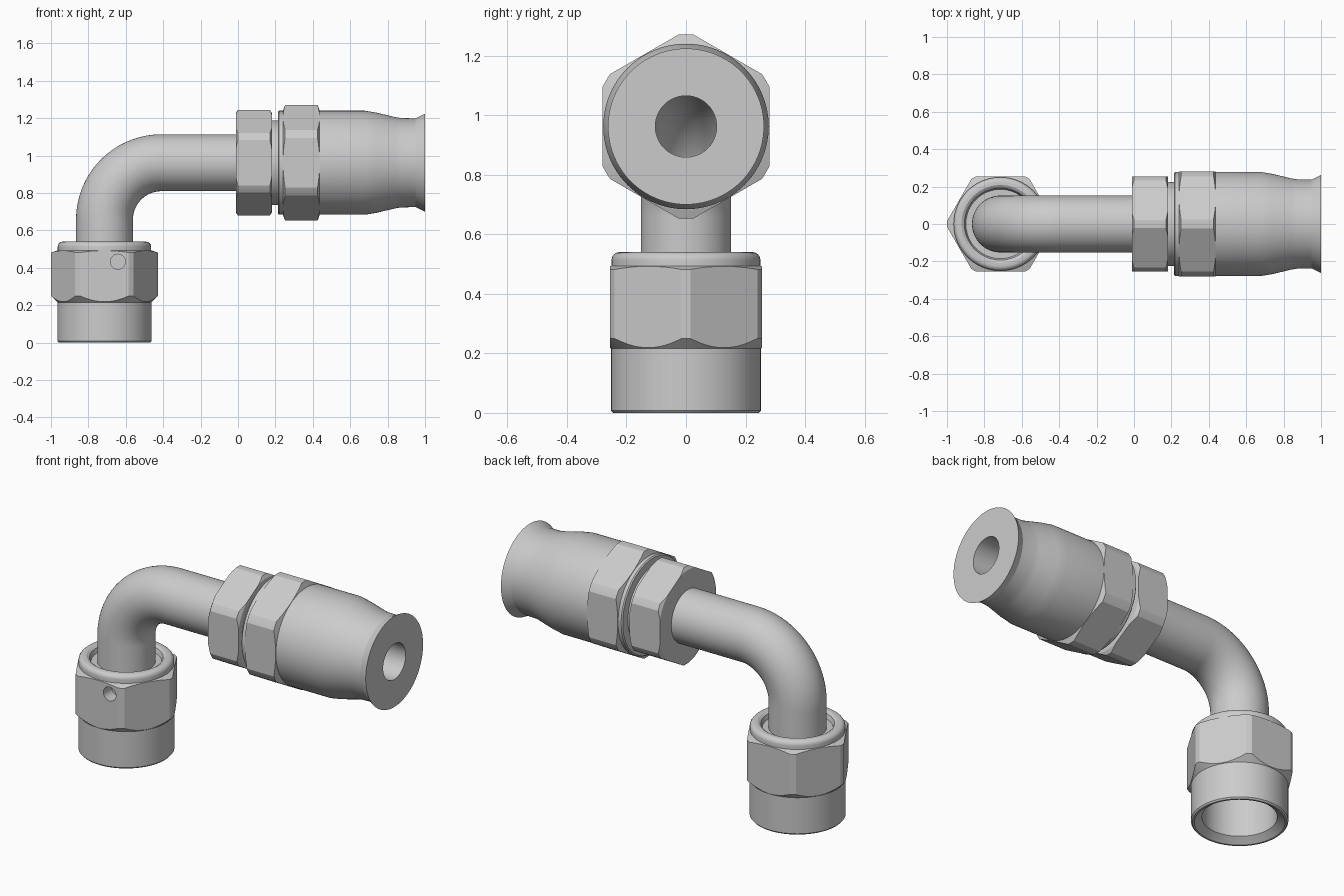
import bpy, bmesh
from math import sin, cos, pi, radians
from mathutils import Matrix, Vector

if "Cube" in bpy.data.objects:
    bpy.data.objects.remove(bpy.data.objects["Cube"])

SEG = 96
VERT = Matrix.Translation((-0.714, 0, 0))                                  # nut axis, upright
HORIZ = Matrix.Translation((0, 0, 0.962)) @ Matrix.Rotation(pi / 2, 4, 'Y')  # hose axis, along +x


def finish(bm, name):
    bmesh.ops.recalc_face_normals(bm, faces=bm.faces)
    me = bpy.data.meshes.new(name)
    bm.to_mesh(me)
    bm.free()
    ob = bpy.data.objects.new(name, me)
    bpy.context.collection.objects.link(ob)
    return ob


def smooth(ob):
    bpy.ops.object.select_all(action='DESELECT')
    ob.select_set(True)
    bpy.context.view_layer.objects.active = ob
    bpy.ops.object.shade_smooth_by_angle(angle=radians(20))


def loft(name, rings):
    """Closed skin through rings, last ring joined back to the first."""
    bm = bmesh.new()
    vs = [[bm.verts.new(p) for p in ring] for ring in rings]
    for a, b in zip(vs, vs[1:] + vs[:1]):
        for i in range(len(a)):
            j = (i + 1) % len(a)
            bm.faces.new((a[i], a[j], b[j], b[i]))
    return finish(bm, name)


def lathe(name, profile, mat):
    """Revolve a closed (radius, height) profile."""
    return loft(name, [[mat @ Vector((r * cos(2 * pi * k / SEG), r * sin(2 * pi * k / SEG), h))
                        for k in range(SEG)] for r, h in profile])


def prism(name, sides, r, h0, h1, mat):
    bm = bmesh.new()
    bmesh.ops.create_cone(bm, cap_ends=True, segments=sides, radius1=r, radius2=r, depth=h1 - h0)
    # put a corner exactly on the local x axis
    first = min(bm.verts, key=lambda v: (round(abs(v.co.y), 5), -v.co.x))
    if abs(first.co.y) > 1e-4 and sides == 6:
        bm.transform(Matrix.Rotation(pi / 6, 4, 'Z'))
    elif sides == 6 and abs(first.co.x) < r * 0.99:
        bm.transform(Matrix.Rotation(pi / 6, 4, 'Z'))
    bm.transform(mat @ Matrix.Translation((0, 0, (h0 + h1) / 2)))
    return finish(bm, name)


def boolean(ob, cutter, op):
    bpy.context.view_layer.objects.active = ob
    m = ob.modifiers.new("cut", 'BOOLEAN')
    m.operation, m.solver, m.object = op, 'EXACT', cutter
    bpy.ops.object.modifier_apply(modifier=m.name)
    bpy.data.objects.remove(cutter)


def hex_part(name, profile, apothem, mat):
    """Turned blank trimmed by a hexagonal prism."""
    ob = lathe(name, profile, mat)
    hs = [h for _, h in profile]
    boolean(ob, prism("hex_cutter", 6, apothem / cos(pi / 6), min(hs) - .1, max(hs) + .1, mat), 'INTERSECT')
    return ob


# Swivel nut: round skirt, chamfered hex, rounded collar, bore
fillet = [(0.223 + 0.027 * cos(a * pi / 12), 0.513 + 0.027 * sin(a * pi / 12)) for a in range(7)]
swivel = hex_part("swivel_nut",
                  [(0.195, 0.03), (0.235, 0), (0.245, 0), (0.252, 0.008), (0.252, 0.216),
                   (0.286, 0.25), (0.286, 0.482), (0.25, 0.494)] + fillet +
                  [(0.208, 0.54), (0.193, 0.53), (0.185, 0.505), (0.148, 0.505),
                   (0.148, 0.38), (0.195, 0.36)], 0.255, VERT)
# Retaining wire hole in the front flat
hole = prism("hole_cutter", 32, 0.04, 0.18, 0.4,
             Matrix.Translation((-0.642, 0, 0.433)) @ Matrix.Rotation(pi / 2, 4, 'X'))
boolean(swivel, hole, 'DIFFERENCE')
smooth(swivel)

# Sealing nose inside the nut
smooth(lathe("sealing_nose", [(0.103, 0.25), (0.125, 0.25), (0.19, 0.32), (0.19, 0.365), (0.103, 0.365)], VERT))

# Hollow bent tube: upright run, quarter bend, level run
B = 0.305
path = [(-0.714, 0.34, 0)]
for k in range(33):
    a = k * pi / 64
    path.append((-0.714 + B - B * cos(a), 0.962 - B + B * sin(a), a))
path.append((0.03, 0.962, pi / 2))


def tube_ring(p, r):
    x, z, a = p
    return [(x - r * cos(t) * cos(a), r * sin(t), z + r * cos(t) * sin(a))
            for t in (2 * pi * k / 64 for k in range(64))]


smooth(loft("bent_tube", [tube_ring(p, 0.152) for p in path] +
            [tube_ring(p, 0.103) for p in reversed(path)]))

# Tube-side hex nut
smooth(hex_part("tube_hex", [(0.103, -0.012), (0.265, -0.012), (0.283, 0), (0.283, 0.17),
                             (0.263, 0.182), (0.103, 0.182)], 0.255, HORIZ))

# Spacer collar between the hexes
smooth(lathe("spacer_collar", [(0.103, 0.17), (0.225, 0.17), (0.225, 0.225), (0.103, 0.225)], HORIZ))

# Socket hex
smooth(hex_part("socket_hex", [(0.103, 0.214), (0.272, 0.214), (0.278, 0.22), (0.278, 0.24),
                               (0.31, 0.252), (0.31, 0.425), (0.279, 0.437), (0.103, 0.437)], 0.28, HORIZ))

# Hose socket with tapered end and flared lip
smooth(lathe("hose_socket", [(0.103, 0.43), (0.278, 0.43), (0.278, 0.68), (0.268, 0.74), (0.244, 0.84),
                             (0.239, 0.87), (0.237, 0.95), (0.262, 1.0), (0.103, 1.0)], HORIZ))
